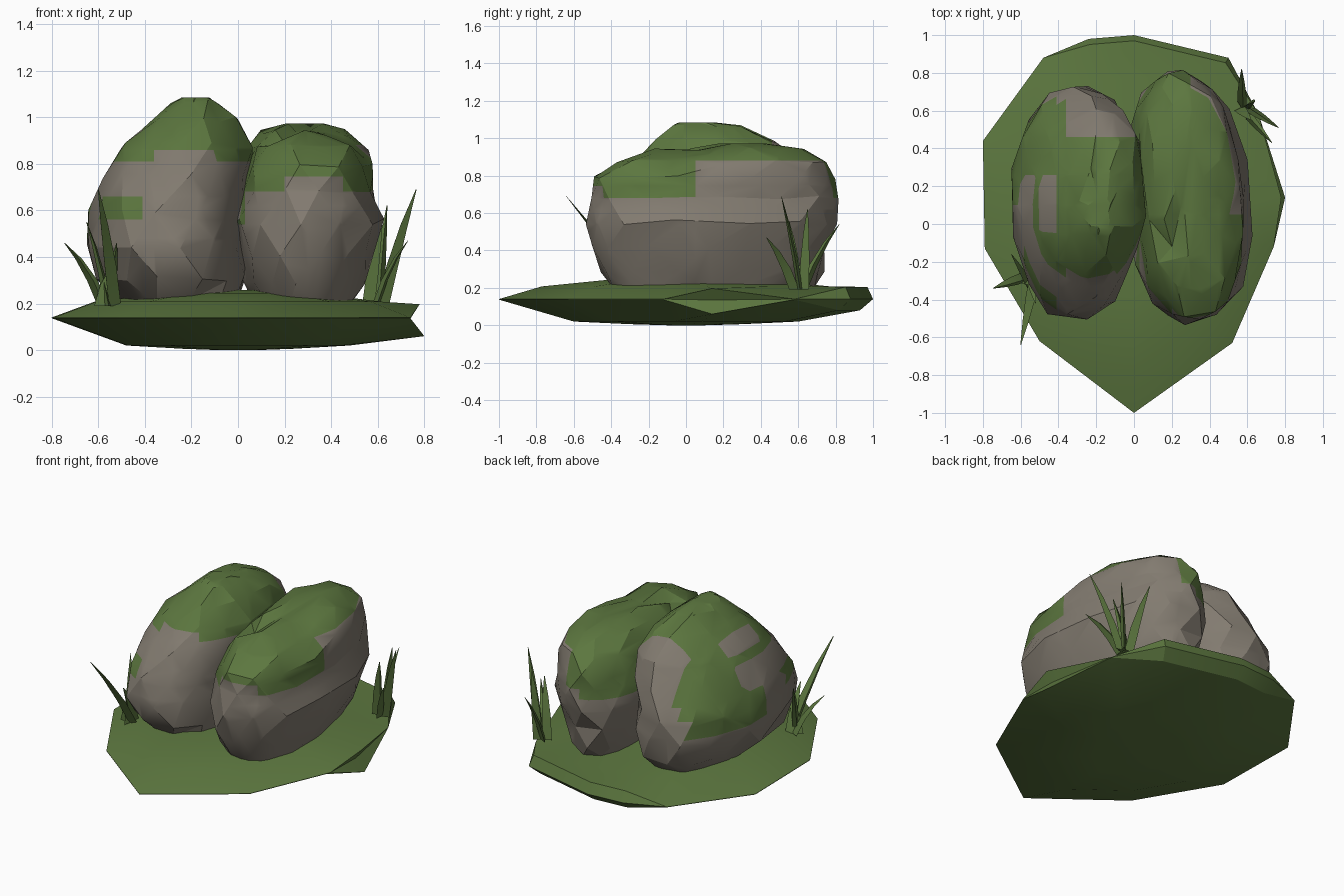
import bpy, bmesh, math, random
from mathutils import Vector

if "Cube" in bpy.data.objects:
    bpy.data.objects.remove(bpy.data.objects["Cube"])

random.seed(4)


def material(name, rgb):
    m = bpy.data.materials.new(name)
    m.diffuse_color = (*rgb, 1)
    m.use_nodes = True
    m.node_tree.nodes["Principled BSDF"].inputs["Base Color"].default_value = m.diffuse_color
    return m


stone = material("grey stone", (0.225, 0.199, 0.163))
moss = material("moss green", (0.108, 0.185, 0.050))


def finish(bm, name, mats, angle):
    bmesh.ops.remove_doubles(bm, verts=bm.verts, dist=0.0005)
    bmesh.ops.recalc_face_normals(bm, faces=bm.faces)
    me = bpy.data.meshes.new(name)
    bm.to_mesh(me)
    bm.free()
    for m in mats:
        me.materials.append(m)
    ob = bpy.data.objects.new(name, me)
    bpy.context.collection.objects.link(ob)
    bpy.ops.object.select_all(action='DESELECT')
    ob.select_set(True)
    bpy.context.view_layer.objects.active = ob
    bpy.ops.object.shade_smooth_by_angle(angle=math.radians(angle))
    return ob


def loft(bm, rings):
    """Skin a stack of equal-length point rings and cap both ends."""
    rows = [[bm.verts.new(p) for p in r] for r in rings]
    n = len(rows[0])
    for a, b in zip(rows, rows[1:]):
        for i in range(n):
            j = (i + 1) % n
            bm.faces.new((a[i], a[j], b[j], b[i]))
    bm.faces.new(rows[0][::-1])
    bm.faces.new(rows[-1])


# Grassy mound: outline, with a notch in the rim at the right and back
outline = [(0, -1), (0.52, -0.63), (0.74, -0.12), (0.8, 0.14), (0.66, 0.58), (0.5, 0.88),
           (0, 1), (-0.24, 0.98), (-0.48, 0.88), (-0.8, 0.44), (-0.79, -0.13), (-0.5, -0.62)]


def scaled(s, z):
    return [(x * s, y * s, z) for x, y in outline]


upper, middle, lower = scaled(1, 0.14), scaled(1, 0.14), scaled(1, 0.137)
upper[3], middle[3], lower[3] = (0.78, 0.14, 0.197), (0.74, 0.14, 0.135), (0.8, 0.14, 0.06)
for i in (5, 6, 7):
    x, y = outline[i]
    upper[i] = (x * 0.97, y * 0.97, 0.205)
    lower[i] = (x * 0.93, y * 0.93, 0.08)
bm = bmesh.new()
loft(bm, [scaled(0.1, 0.0), scaled(0.3, 0.006), scaled(0.6, 0.02), lower, middle, upper,
          scaled(0.77, 0.208), scaled(0.4, 0.245), scaled(0.1, 0.258)])
finish(bm, "mound", [moss], 25)


# Boulders: rings of (z, x min, x max, y min, y max), cut along the moss borders
def boulder(name, rings, is_mossy, cuts, warp, sides=13):
    pts = []
    for k, (z, x0, x1, y0, y1) in enumerate(rings):
        row = []
        for i in range(sides):
            a = 2 * math.pi * (i + 0.5 * (k % 2)) / sides
            c, s = math.cos(a), math.sin(a)
            c, s = [math.copysign(abs(v) ** 0.86, v) for v in (c, s)]
            j = [random.uniform(-0.014, 0.014) for _ in range(3)]
            row.append(warp(Vector(((x0 + x1) / 2 + c * (x1 - x0) / 2 + j[0],
                                    (y0 + y1) / 2 + s * (y1 - y0) / 2 + j[1],
                                    z + (j[2] if k < len(rings) - 1 else 0)))))
        pts.append(row)
    bm = bmesh.new()
    loft(bm, pts)
    bmesh.ops.triangulate(bm, faces=[f for f in bm.faces if len(f.verts) == 4])
    bmesh.ops.join_triangles(bm, faces=bm.faces, angle_face_threshold=0.3,
                             angle_shape_threshold=1.2)
    for axis, value in cuts:
        no = Vector((0, 0, 0))
        no[axis] = 1
        bmesh.ops.bisect_plane(bm, geom=bm.verts[:] + bm.edges[:] + bm.faces[:],
                               plane_co=no * value, plane_no=no, dist=0.001)
    for f in bm.faces:
        f.material_index = int(is_mossy(f.calc_center_median()))
    finish(bm, name, [stone, moss], 24)


def left_moss(p):
    if p.x < -0.41 and -0.05 < p.y < 0.26 and 0.85 < p.z < 0.97:   # bare strip
        return False
    if p.z > 1.0:
        return True
    if p.y > 0.46 and p.x > -0.36:                        # bare back
        return False
    if p.x < -0.36 and 0.1 < p.y < 0.64 and 0.48 < p.z:   # patch down the left flank
        return p.y > 0.26 or p.z < 0.70 or p.z > 0.80
    if p.x < -0.41 and p.y < -0.15 and 0.56 < p.z < 0.66:  # small front patch
        return True
    return p.z > (0.86 if p.y < -0.1 and -0.36 < p.x < -0.1 else 0.81)


def right_moss(p):
    if p.x < 0.03 and p.y < -0.05:
        return p.z > 0.54
    if p.x < 0.2:
        return p.z > (0.62 if p.y > 0.05 else 0.68)
    if p.y > 0.05:
        if p.x < 0.3:
            return p.z > 0.68
        return p.z > (0.88 if p.x > 0.45 or p.y > 0.4 else 0.8)
    return p.z > (0.70 if p.x > 0.45 else 0.745)


def left_warp(p):
    # trim the upper back left corner
    if p.y > 0.2 and p.z > 0.5 and p.x < -0.25:
        p.x += 0.5 * (p.y - 0.2) * (p.z - 0.5)
    return p


def right_warp(p):
    # the back leans left, with a shallow dip behind the front hump
    if p.y > 0:
        p.x -= 0.11 * p.y
    if p.z > 0.85 and -0.15 < p.y < 0.15 and p.x > 0.2:
        p.z -= 0.035
    return p


boulder("left_boulder", [
    (0.20, -0.50, 0.00, -0.34, 0.58), (0.31, -0.60, 0.03, -0.46, 0.69),
    (0.45, -0.645, 0.03, -0.50, 0.74), (0.60, -0.63, 0.03, -0.47, 0.73),
    (0.75, -0.575, 0.05, -0.38, 0.67), (0.88, -0.50, 0.06, -0.25, 0.60),
    (0.99, -0.37, 0.00, -0.16, 0.48), (1.06, -0.28, -0.08, -0.07, 0.31),
    (1.085, -0.23, -0.13, -0.03, 0.15)], left_moss,
    [(2, 0.48), (2, 0.56), (2, 0.66), (2, 0.81), (2, 0.86), (0, -0.41), (0, -0.36),
     (1, 0.46), (1, 0.1), (1, 0.26)], left_warp)
boulder("right_boulder", [
    (0.20, 0.09, 0.50, -0.40, 0.68), (0.28, 0.05, 0.54, -0.47, 0.73),
    (0.41, 0.01, 0.59, -0.51, 0.75), (0.55, -0.02, 0.64, -0.53, 0.80),
    (0.68, 0.02, 0.605, -0.52, 0.81), (0.79, 0.05, 0.595, -0.49, 0.80),
    (0.87, 0.08, 0.575, -0.37, 0.75), (0.935, 0.14, 0.49, -0.18, 0.62),
    (0.972, 0.24, 0.40, 0.05, 0.42)], right_moss,
    [(2, 0.54), (2, 0.62), (2, 0.68), (2, 0.745), (2, 0.88), (0, 0.03), (0, 0.2),
     (0, 0.3), (0, 0.45), (1, 0.05)], right_warp)


# Grass tufts: three-sided blades that taper and bend from base to tip
def tuft(name, centre, tips):
    bm = bmesh.new()
    for k, tip in enumerate(tips):
        tip = Vector(tip)
        turn = k * 2.4
        base = Vector((centre[0] + 0.03 * math.cos(turn), centre[1] + 0.03 * math.sin(turn), 0.19))
        bend = base.lerp(tip, 0.35) + Vector((0, 0, 0.07))
        rings = []
        for t, w in ((0, 0.028), (0.35, 0.027), (0.7, 0.017), (1, 0.002)):
            c = base * (1 - t) ** 2 + bend * 2 * t * (1 - t) + tip * t * t
            rings.append([c + Vector((w * math.cos(turn + a), w * math.sin(turn + a), 0))
                          for a in (0, 2.6, 3.7)])
        loft(bm, rings)
    finish(bm, name, [moss], 30)


tuft("left_grass", (-0.56, -0.30),
     [(-0.60, -0.64, 0.69), (-0.745, -0.34, 0.46), (-0.65, -0.16, 0.55), (-0.52, -0.42, 0.46),
      (-0.50, -0.33, 0.40)])
tuft("right_grass", (0.59, 0.61),
     [(0.765, 0.51, 0.69), (0.57, 0.82, 0.54), (0.73, 0.43, 0.47), (0.64, 0.65, 0.62),
      (0.62, 0.55, 0.56)])
